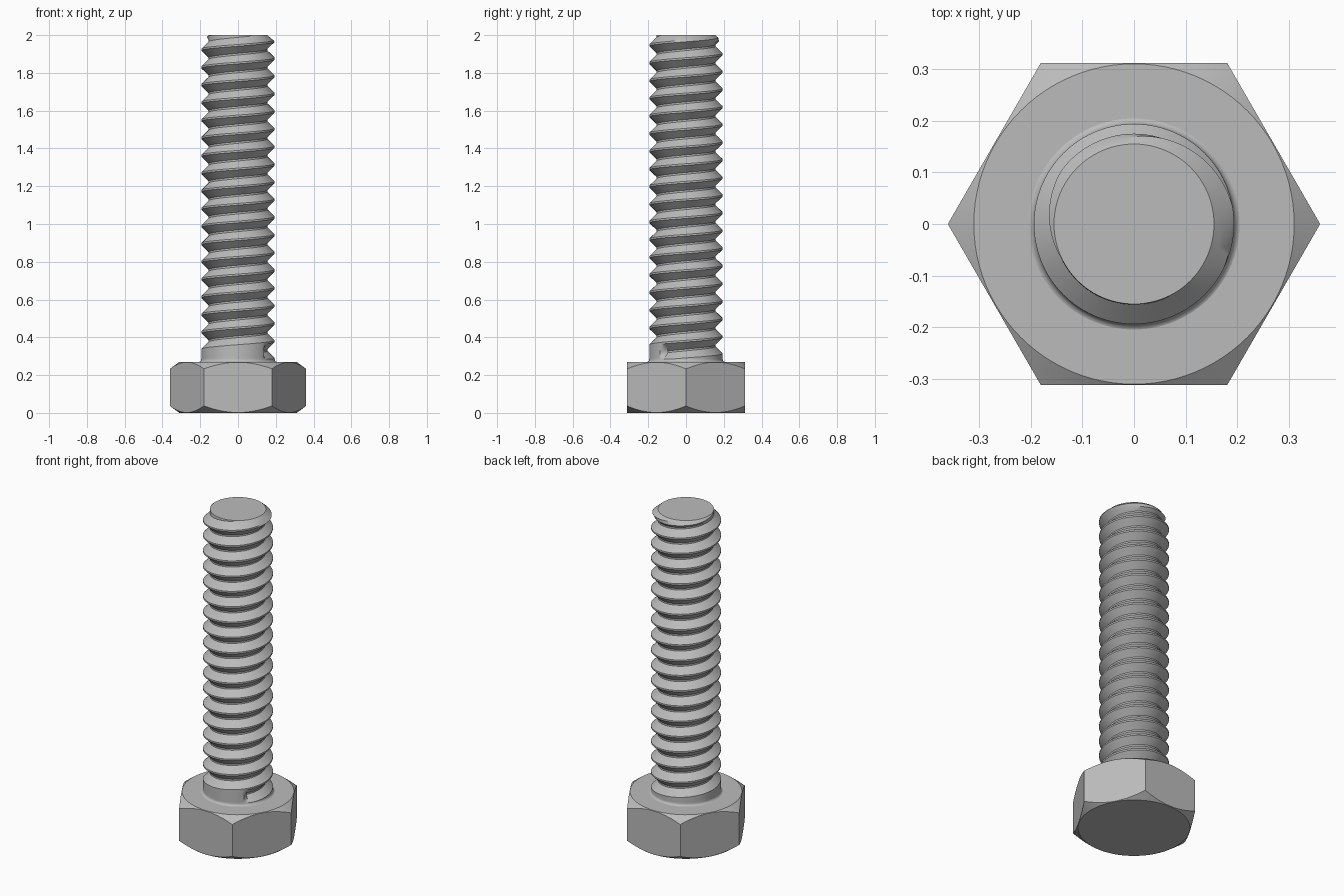
import bpy, bmesh, math

cube = bpy.data.objects.get("Cube")
if cube:
    bpy.data.objects.remove(cube)

steel = bpy.data.materials.new("plain steel")
steel.use_nodes = True
GREY = (0.5, 0.5, 0.5, 1)
steel.diffuse_color = GREY
steel.node_tree.nodes["Principled BSDF"].inputs["Base Color"].default_value = GREY


def loft(name, rings, cap_angle=25):
    """Skin a stack of equal rings, weld coincident points and cap the ends."""
    bm = bmesh.new()
    rows = [[bm.verts.new(p) for p in ring] for ring in rings]
    for low, high in zip(rows, rows[1:]):
        for i in range(len(low) - 1):
            bm.faces.new((low[i], low[i + 1], high[i + 1], high[i]))
    bmesh.ops.remove_doubles(bm, verts=bm.verts, dist=0.00005)
    bmesh.ops.dissolve_degenerate(bm, edges=bm.edges, dist=0.00005)
    bmesh.ops.holes_fill(bm, edges=[e for e in bm.edges if e.is_boundary], sides=0)
    bmesh.ops.recalc_face_normals(bm, faces=bm.faces)
    mesh = bpy.data.meshes.new(name)
    bm.to_mesh(mesh)
    bm.free()
    mesh.materials.append(steel)
    obj = bpy.data.objects.new(name, mesh)
    bpy.context.collection.objects.link(obj)
    bpy.ops.object.select_all(action="DESELECT")
    obj.select_set(True)
    bpy.context.view_layer.objects.active = obj
    bpy.ops.object.shade_smooth_by_angle(angle=math.radians(cap_angle))
    return obj


def polar(r, a, z):
    return (r * math.cos(a), r * math.sin(a), z)


# Hexagonal head, with conical chamfers that leave arched edges on the flats
HEAD, FLAT, SLOPE = 0.27, 0.3125, 0.72
COLS = 96
angles = [math.tau * i / COLS for i in range(COLS + 1)]


def hex_radius(a):
    return FLAT / math.cos(a % (math.pi / 3) - math.pi / 6)


def drop(a):
    return SLOPE * (hex_radius(a) - FLAT) + 0.002


loft("hex_head", [
    [polar(FLAT - 0.002, a, 0) for a in angles],
    [polar(hex_radius(a), a, drop(a)) for a in angles],
    [polar(hex_radius(a), a, HEAD - drop(a)) for a in angles],
    [polar(FLAT - 0.002, a, HEAD) for a in angles],
], 20)

# Threaded shank: a helical grid whose groove begins beside the neck
TOP, BASE, PITCH = 2.0, 0.285, 0.0935
CREST, ROOT, TIP = 0.194, 0.156, 0.155
START = -math.pi / 4
GROOVE_Z = 0.27
profile = [(0, 0), (0.1, 0), (0.3, 0.5), (0.5, 1), (0.6, 1), (0.8, 0.5)]


def shank_point(turn, share, depth, i):
    t = turn + i / COLS
    z = min(max(GROOVE_Z + (t + share) * PITCH, BASE), TOP)
    fade = min(max(t * COLS / 2, 0), 1)
    r = CREST - (CREST - ROOT) * depth * fade
    return polar(min(r, TIP + (TOP - z) * 1.2), START + angles[i], z)


# Rounded fillet between head and shank
fillet = []
for step in range(5):
    b = math.pi / 2 * step / 5
    r = CREST + 0.016 * (1 - math.sin(b))
    z = BASE - 0.016 * math.cos(b)
    fillet.append([polar(r, START + a, z) for a in angles])

turns = math.ceil((TOP - GROOVE_Z) / PITCH) + 1
thread = [[shank_point(k, s, d, i) for i in range(COLS + 1)]
          for k in range(-1, turns) for s, d in profile]
loft("threaded_shank", fillet + thread, 30)
